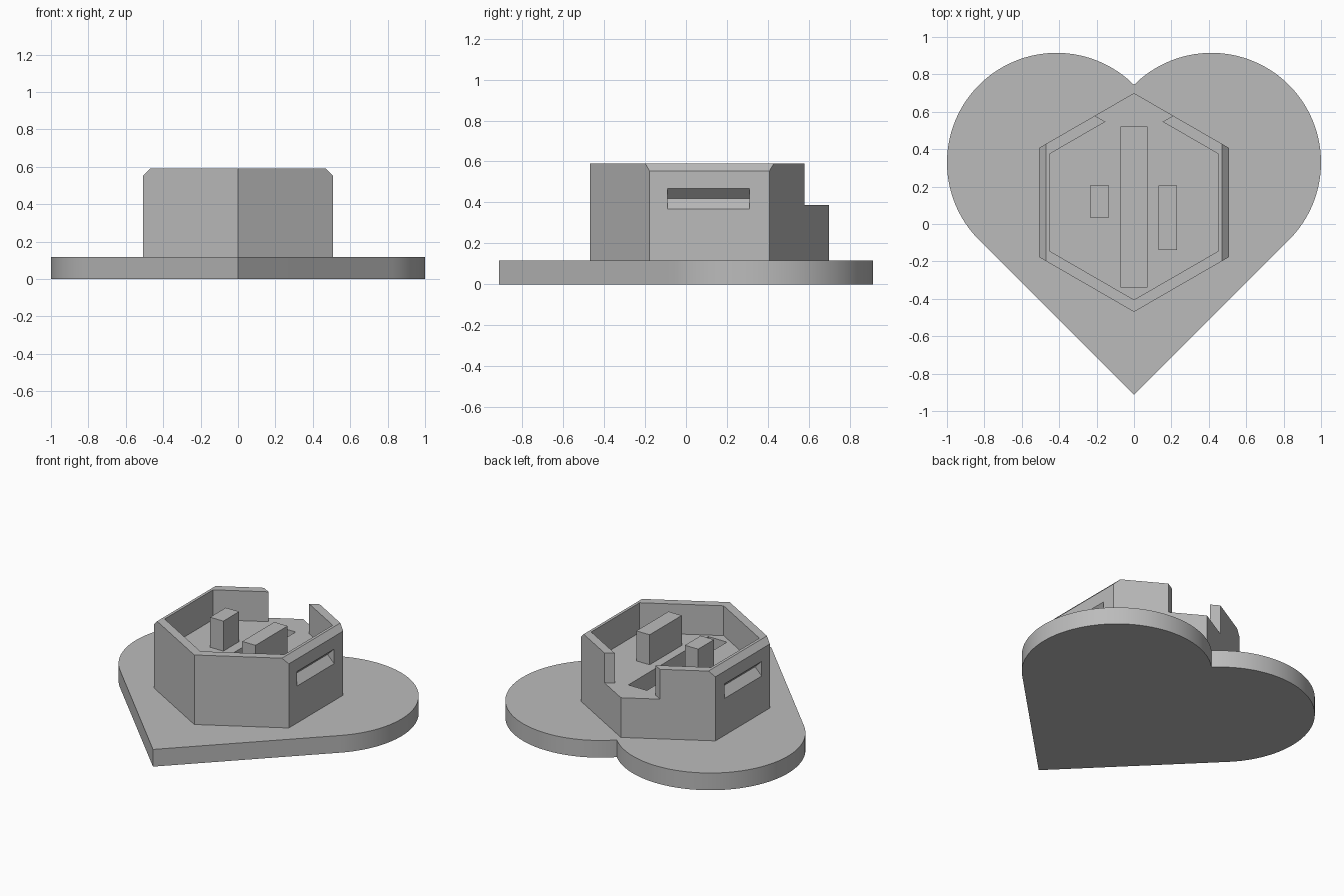
import bpy
import bmesh
from math import sin, cos, pi
from mathutils import Vector

default = bpy.data.objects.get("Cube")
if default:
    bpy.data.objects.remove(default, do_unlink=True)

grey = bpy.data.materials.new("plain_grey")
grey.use_nodes = True
grey.diffuse_color = (0.5, 0.5, 0.5, 1)
grey.node_tree.nodes["Principled BSDF"].inputs["Base Color"].default_value = grey.diffuse_color

PLATE, FLOOR, RIM = 0.117, 0.387, 0.59
CENTRE_Y = 0.115


def prism(name, outline, depth, chamfer_sides=0):
    """Extrude a closed outline along a vector, optionally chamfering the top x-facing edges."""
    bm = bmesh.new()
    face = bm.faces.new([bm.verts.new(p) for p in outline])
    grown = bmesh.ops.extrude_face_region(bm, geom=[face])["geom"]
    bmesh.ops.translate(bm, vec=depth, verts=[g for g in grown if isinstance(g, bmesh.types.BMVert)])
    bmesh.ops.recalc_face_normals(bm, faces=bm.faces)
    if chamfer_sides:
        top = max(v.co.z for v in bm.verts)
        edges = [e for e in bm.edges
                 if all(abs(v.co.z - top) < 1e-4 for v in e.verts)
                 and abs(e.verts[0].co.x - e.verts[1].co.x) < 1e-4]
        bmesh.ops.bevel(bm, geom=edges, offset=chamfer_sides, offset_type='OFFSET',
                        segments=1, affect='EDGES')
    mesh = bpy.data.meshes.new(name)
    bm.to_mesh(mesh)
    bm.free()
    mesh.materials.append(grey)
    obj = bpy.data.objects.new(name, mesh)
    bpy.context.collection.objects.link(obj)
    return obj


def upright(name, outline, low, high, chamfer_sides=0):
    return prism(name, [(x, y, low) for x, y in outline], Vector((0, 0, high - low)), chamfer_sides)


def hexagon(radius):
    return [(radius * sin(i * pi / 3), CENTRE_Y + radius * cos(i * pi / 3)) for i in range(6)]


def box(x0, x1, y0, y1):
    return [(x0, y0), (x1, y0), (x1, y1), (x0, y1)]


def activate(obj):
    bpy.ops.object.select_all(action='DESELECT')
    bpy.context.view_layer.objects.active = obj
    obj.select_set(True)


def cut(obj, cutter):
    cutter.hide_render = True
    activate(obj)
    mod = obj.modifiers.new("cut", 'BOOLEAN')
    mod.operation, mod.solver, mod.object = 'DIFFERENCE', 'EXACT', cutter
    bpy.ops.object.modifier_apply(modifier=mod.name)
    bpy.data.objects.remove(cutter, do_unlink=True)


# Heart-shaped plate: two arcs meeting in a straight-sided point
lobe_x, lobe_y, lobe_r = 0.414, 0.329, 0.586
steps = 64
arc = [(lobe_x + lobe_r * cos(a), lobe_y + lobe_r * sin(a))
       for a in (-pi / 4 + pi * i / steps for i in range(steps + 1))]
arc[-1] = (0, arc[-1][1])
heart = [(0, -0.914)] + arc + [(-x, y) for x, y in reversed(arc[:-1])]
plate = upright("heart_plate", heart, 0, PLATE)
activate(plate)
bpy.ops.object.shade_smooth_by_angle(angle=pi / 6)

# Hexagonal holder with chamfered side rims
holder = upright("hexagonal_holder", hexagon(0.585), PLATE, RIM, 0.037)
cut(holder, upright("cavity_cutter", hexagon(0.52), FLOOR, 0.8))

# Opening in the rear corner
opening = [(0, 0.458), (0.5, 0.747), (0, 1.04), (-0.5, 0.747)]
cut(holder, upright("opening_cutter", opening, FLOOR, 0.8))

# Long slot in the holder floor
cut(holder, upright("slot_cutter", box(-0.07, 0.07, -0.34, 0.52), 0.2, 0.8))

# V-shaped finger grooves on both sides
for side in (-1, 1):
    groove = [(side * x, -0.09, z) for x, z in ((0.457, 0.418), (0.557, 0.318), (0.557, 0.518))]
    cut(holder, prism("groove_cutter", groove, Vector((0, 0.40, 0))))

# Posts standing on the holder floor
for name, area in (("short_post", box(-0.235, -0.135, 0.035, 0.205)),
                   ("long_post", box(0.13, 0.23, -0.14, 0.205))):
    upright(name, area, FLOOR - 0.01, RIM + 0.001)
